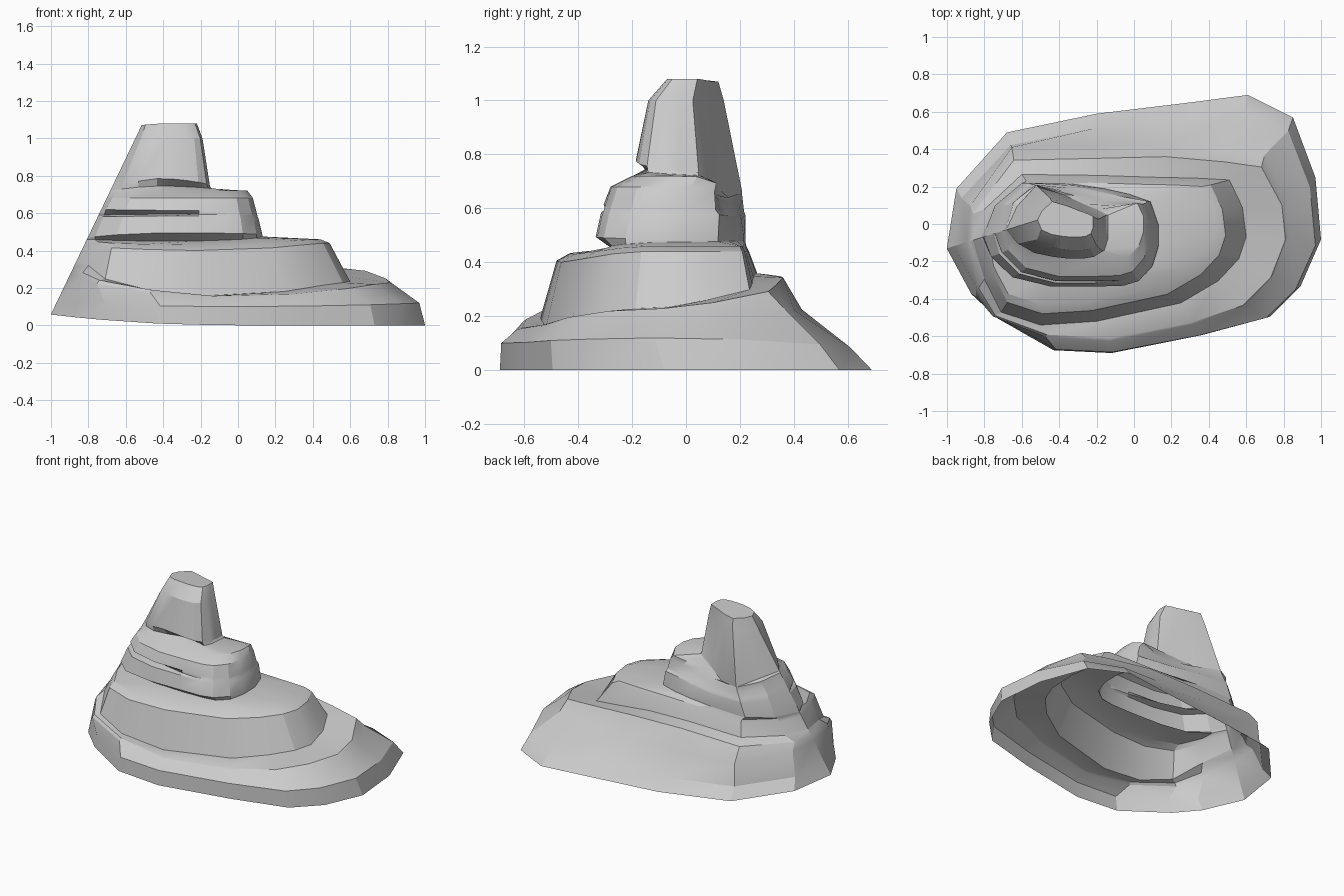
import bpy, bmesh

# Plan outlines (x, y), 16 columns each, counter-clockwise from the right side
BASE = [(1, -.08), (.97, .25), (.85, .57), (.61, .69), (.3, .65), (-.2, .59), (-.68, .49), (-.95, .19),
        (-1, -.13), (-.87, -.37), (-.73, -.5), (-.43, -.67), (-.12, -.685), (.36, -.59), (.73, -.49), (.89, -.33)]
RIM = [(.83, -.05), (.81, .15), (.7, .37), (.5, .4), (.18, .43), (-.2, .42), (-.64, .41), (-.86, .1),
       (-.87, -.13), (-.83, -.33), (-.74, -.49), (-.46, -.6), (-.12, -.62), (.32, -.53), (.6, -.43), (.75, -.27)]
TERRACE = [(.6, -.06), (.58, .1), (.51, .25), (.33, .26), (.1, .265), (-.2, .275), (-.6, .28), (-.8, .09),
           (-.86, -.13), (-.8, -.29), (-.71, -.47), (-.5, -.54), (-.2, -.52), (.25, -.42), (.45, -.3), (.56, -.18)]
LEDGE = [(.13, -.12), (.13, 0), (.09, .12), (-.02, .16), (-.15, .19), (-.32, .215), (-.57, .22), (-.71, .1),
         (-.75, -.05), (-.73, -.17), (-.62, -.28), (-.42, -.33), (-.2, -.33), (-.05, -.325), (.03, -.3), (.1, -.22)]
PEAK = [(-.14, -.08), (-.14, -.02), (-.14, .05), (-.2, .08), (-.28, .11), (-.4, .16), (-.56, .21), (-.67, .1),
        (-.72, -.02), (-.67, -.1), (-.57, -.15), (-.46, -.17), (-.37, -.18), (-.28, -.18), (-.21, -.17), (-.16, -.14)]


def ring(shape, box, heights, groove={}):
    """Fit an outline to (xmin, xmax, ymin, ymax); heights = right, back, left, front.
    groove pushes chosen columns along y."""
    xs, ys = [p[0] for p in shape], [p[1] for p in shape]
    x0, x1, y0, y1 = box
    out = []
    for i, (x, y) in enumerate(shape):
        u = (x - min(xs)) / (max(xs) - min(xs))
        v = (y - min(ys)) / (max(ys) - min(ys))
        a, b = 2 * u - 1, 2 * v - 1
        w = [max(a, 0) ** 2, max(b, 0) ** 2, max(-a, 0) ** 2, max(-b, 0) ** 2]
        z = sum(k * h for k, h in zip(w, heights)) / sum(w)
        px, py = x0 + u * (x1 - x0), y0 + v * (y1 - y0) + groove.get(i, 0)
        if i == 8:  # straight ridge up the left side
            px, py = -1 + .48 * (z - .06), -.13 + .15 * (z - .06)
        out.append((px, py, z))
    return out


def loft(name, rings, cap=False):
    """Skin a stack of rings into an open rock shell."""
    bm = bmesh.new()
    loops = [[bm.verts.new(p) for p in r] for r in rings]
    n = len(loops[0])
    for lo, hi in zip(loops, loops[1:]):
        for i in range(n):
            j = (i + 1) % n
            bm.faces.new((lo[i], lo[j], hi[j], hi[i]))
    if cap:
        bm.faces.new(loops[-1])
    me = bpy.data.meshes.new(name)
    bm.to_mesh(me)
    bm.free()
    ob = bpy.data.objects.new(name, me)
    bpy.context.collection.objects.link(ob)
    bpy.ops.object.select_all(action='DESELECT')
    ob.select_set(True)
    bpy.context.view_layer.objects.active = ob
    bpy.ops.object.shade_smooth_by_angle(angle=0.4)


# Wide base slab, with a raised shelf along the back
terrace_foot = ring(TERRACE, (-.86, .6, -.54, .265), (.23, .36, .35, .155))
loft("base_slab", [
    ring(BASE, (-1, 1, -.69, .69), (0, 0, .06, 0)),
    ring(BASE, (-.97, .97, -.685, .61), (.12, .07, .13, .1)),
    ring(RIM, (-.885, .83, -.625, .43), (.22, .225, .28, .15)),
    ring(RIM, (-.87, .81, -.61, .36), (.228, .35, .31, .155)),
    terrace_foot])

# Second terrace
foot_box = (-.785, .13, -.335, .22)
ledge_foot = ring(LEDGE, foot_box, (.475, .48, .46, .45),
                  {9: .02, 10: .05, 11: .07, 12: .06, 13: .05, 14: .03})
loft("middle_terrace", [
    terrace_foot,
    ring(TERRACE, (-.81, .49, -.48, .235), (.44, .44, .43, .4)),
    ring(TERRACE, (-.8, .44, -.43, .225), (.46, .46, .45, .43)),
    ledge_foot])

# Third ledge: overhanging foot and a crevice on its front left
peak_foot = ring(PEAK, (-.67, -.14, -.18, .205), (.725, .64, .72, .745),
                 {11: .02, 12: .05, 13: .06, 14: .04})
loft("upper_ledge", [
    ledge_foot,
    ring(LEDGE, foot_box, (.485, .49, .47, .495)),
    ring(LEDGE, (-.74, .11, -.315, .22), (.57, .56, .58, .585), {3: -.02, 4: -.02, 5: -.01}),
    ring(LEDGE, (-.735, .105, -.31, .22), (.58, .57, .59, .595),
         {3: -.02, 4: -.025, 5: -.015, 9: .04, 10: .06, 11: .05, 12: .01}),
    ring(LEDGE, (-.725, .1, -.305, .215), (.6, .58, .62, .615), {2: -.01, 3: -.03, 4: -.035, 5: -.02}),
    ring(LEDGE, (-.69, .08, -.28, .21), (.68, .62, .68, .68), {2: -.015, 3: -.05, 4: -.06, 5: -.04}),
    ring(LEDGE, (-.675, .05, -.2, .207), (.72, .64, .71, .72), {2: -.02, 3: -.065, 4: -.08, 5: -.05}),
    peak_foot])

# Leaning summit block with a flat top
loft("summit", [
    peak_foot,
    ring(PEAK, (-.665, -.15, -.185, .208), (.735, .65, .73, .785)),
    ring(PEAK, (-.55, -.19, -.14, .14), (1.0, 1.0, 1.0, 1.0)),
    ring(PEAK, (-.52, -.22, -.07, .12), (1.08, 1.07, 1.07, 1.08))], cap=True)
